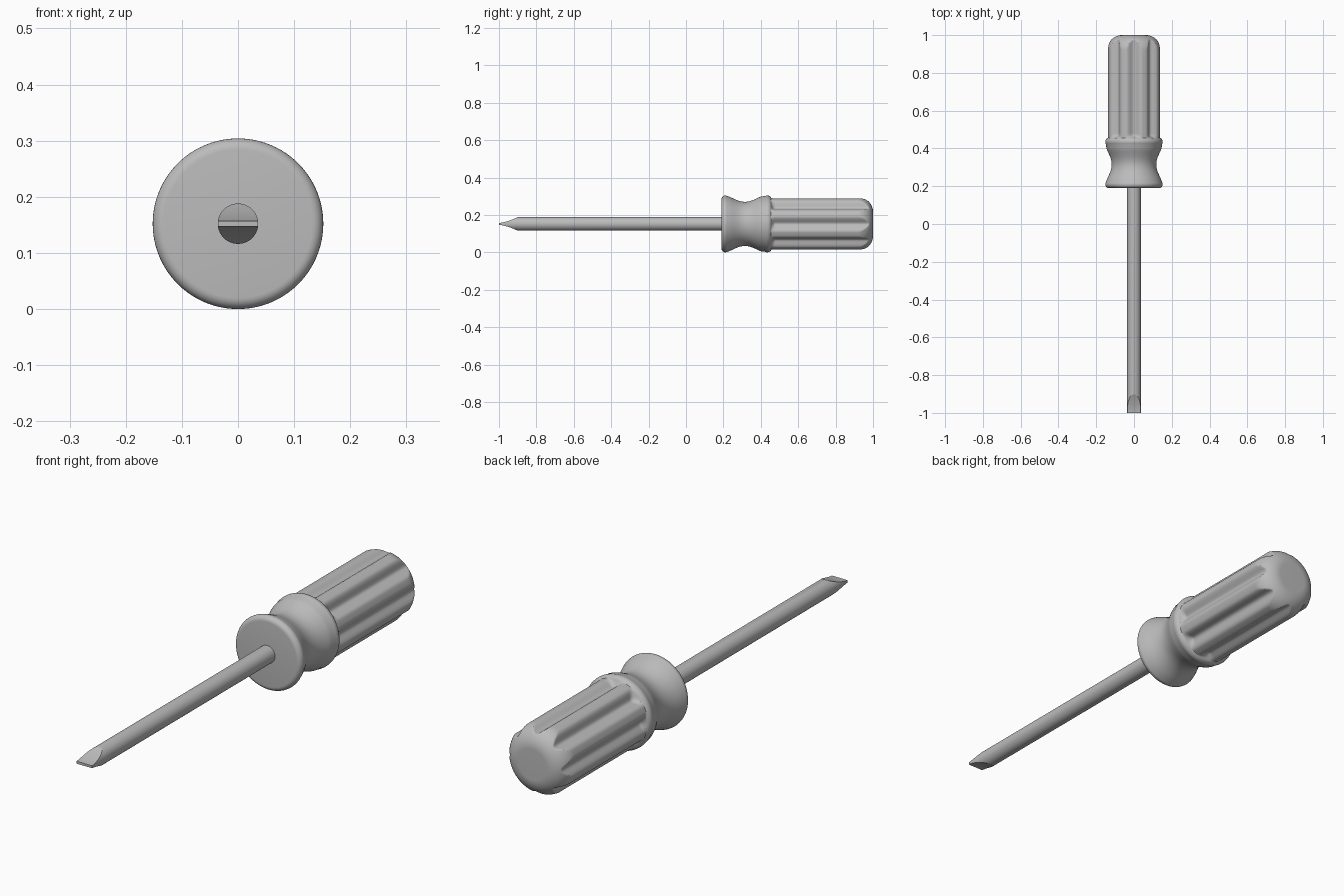
import bpy, bmesh, math
from math import sin, cos, pi

AXIS_Z = 0.152          # height of the tool's long axis
FLUTES, COLUMNS = 8, 192

if "Cube" in bpy.data.objects:
    bpy.data.objects.remove(bpy.data.objects["Cube"])

grey = bpy.data.materials.new("grey")
grey.use_nodes = True
grey.diffuse_color = (0.5, 0.5, 0.5, 1)
grey.node_tree.nodes["Principled BSDF"].inputs["Base Color"].default_value = (0.5, 0.5, 0.5, 1)


def loft(name, rings):
    """Skin a list of equal-length closed rings and cap both ends."""
    bm = bmesh.new()
    loops = [[bm.verts.new(p) for p in ring] for ring in rings]
    n = len(loops[0])
    for a, b in zip(loops, loops[1:]):
        for i in range(n):
            j = (i + 1) % n
            bm.faces.new((a[i], a[j], b[j], b[i]))
    bm.faces.new(loops[0])
    bm.faces.new(loops[-1])
    bmesh.ops.remove_doubles(bm, verts=bm.verts, dist=0.00001)
    bmesh.ops.recalc_face_normals(bm, faces=bm.faces)
    mesh = bpy.data.meshes.new(name)
    bm.to_mesh(mesh)
    bm.free()
    mesh.materials.append(grey)
    obj = bpy.data.objects.new(name, mesh)
    bpy.context.collection.objects.link(obj)
    bpy.ops.object.select_all(action="DESELECT")
    obj.select_set(True)
    bpy.context.view_layer.objects.active = obj
    bpy.ops.object.shade_smooth_by_angle(angle=math.radians(35))
    return obj


def arc(y, r, radius, start, end, steps):
    """Profile points (y, r) along an arc, angles in degrees."""
    angles = [math.radians(start + (end - start) * i / steps) for i in range(steps + 1)]
    return [(y + radius * cos(a), r + radius * sin(a)) for a in angles]


def smoothstep(t):
    t = min(max(t, 0), 1)
    return t * t * (3 - 2 * t)


# Handle: collar with a waisted neck, then a fluted grip with a domed end
profile = arc(0.21, 0.132, 0.02, 180, 60, 8)
for i in range(1, 20):
    t = i / 20
    profile.append((0.22 + 0.19 * t, 0.149 - 0.031 * sin(pi * t) ** 1.3))
profile += arc(0.435, 0.127, 0.025, 120, 40, 8)
profile += [(0.456 + 0.006 * i, 0.143) for i in range(8)]
profile += [(0.53 + 0.03 * i, 0.143) for i in range(13)]
profile += arc(0.92, 0.063, 0.08, 90, 0, 28)


def fluted(y, r, angle):
    pitch = 2 * pi / FLUTES
    offset = (angle + pitch / 2) % pitch - pitch / 2
    across = min(abs(offset) / (0.40 * pitch), 1)
    depth = 0.025 * (0.5 + 0.5 * cos(pi * across)) * smoothstep((y - 0.445) / 0.03)
    floor = 0.143 - depth
    return min(r, floor) if y > 0.455 and depth > 0 else r


loft("handle", [[(fluted(y, r, a) * cos(a), y, AXIS_Z + fluted(y, r, a) * sin(a))
                 for a in (2 * pi * i / COLUMNS for i in range(COLUMNS))]
                for y, r in profile])


# Shaft: round rod whose front end is ground to a flat, concave wedge
def rod_ring(y, half_height, radius=0.036, side=20, flat=8):
    a = math.asin(min(half_height / radius, 1))
    right = [(radius * cos(t), radius * sin(t))
             for t in (-a + 2 * a * i / side for i in range(side + 1))]
    top = [(radius * cos(a) * (1 - 2 * i / flat), radius * sin(a)) for i in range(1, flat)]
    half = right + top
    ring = half + [(-x, -z) for x, z in half]
    return [(x, y, AXIS_Z + z) for x, z in ring]


rings = []
for i in range(21):
    t = i / 20
    rings.append(rod_ring(-1 + 0.1 * t, 0.005 + 0.031 * t ** 1.5))
rings.append(rod_ring(0.2, 0.036))
loft("shaft", rings)
